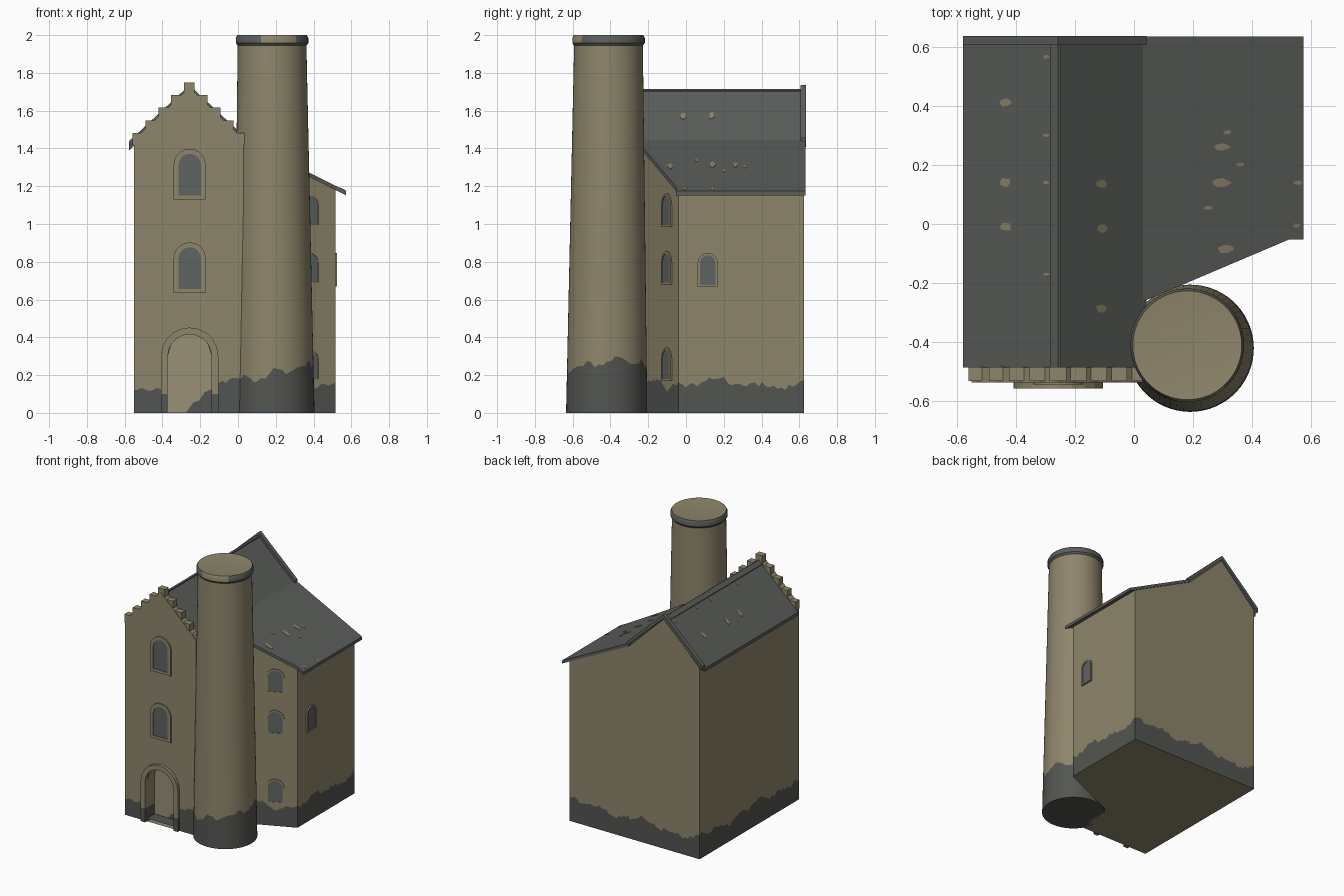
import bpy, bmesh, math, random
from mathutils import Vector

if "Cube" in bpy.data.objects:
    bpy.data.objects.remove(bpy.data.objects["Cube"])

random.seed(4)

def mat(name, rgb):
    m = bpy.data.materials.new(name)
    m.diffuse_color = (*rgb, 1)
    m.use_nodes = True
    m.node_tree.nodes["Principled BSDF"].inputs["Base Color"].default_value = m.diffuse_color
    return m

STONE = mat("tan stone", (0.270, 0.235, 0.146))
SLATE = mat("roof slate", (0.104, 0.112, 0.104))
DAMP = mat("damp base stone", (0.086, 0.091, 0.082))
GLASS = mat("window grey", (0.112, 0.127, 0.121))
PALE = mat("pale door stone", (0.315, 0.277, 0.180))

def make(name, verts, faces, mats, idx=None, fix=True):
    me = bpy.data.meshes.new(name)
    me.from_pydata(verts, [], faces)
    for m in mats:
        me.materials.append(m)
    if idx:
        for p, i in zip(me.polygons, idx):
            p.material_index = i
    bm = bmesh.new()
    bm.from_mesh(me)
    if fix:
        bmesh.ops.recalc_face_normals(bm, faces=bm.faces)
    bmesh.ops.remove_doubles(bm, verts=bm.verts, dist=1e-5)
    bm.to_mesh(me)
    bm.free()
    ob = bpy.data.objects.new(name, me)
    bpy.context.collection.objects.link(ob)
    return ob

def solid(name, lower, upper, m):
    """Closed solid between two matching outlines."""
    n = len(lower)
    faces = [list(range(n)), list(range(n, 2 * n))]
    faces += [[i, (i + 1) % n, n + (i + 1) % n, n + i] for i in range(n)]
    return make(name, list(lower) + list(upper), faces, [m])

def prism(name, prof, y0, y1, m):
    return solid(name, [(x, y0, z) for x, z in prof], [(x, y1, z) for x, z in prof], m)

# Ragged damp line around the foot of the walls
def damp(p, t):
    base = 0.155
    if p.y < -0.5:
        base = 0.115 + 0.08 * max(0, (p.x + 0.2) / 0.2)
    return base + 0.018 * math.sin(11 * t) + 0.014 * math.sin(27 * t + 1) + random.uniform(-0.014, 0.014)

DX, DOOR_HW, SPRING = -0.256, 0.116, 0.30

def door_head(x):
    return SPRING + math.sqrt(max(0, DOOR_HW ** 2 - (x - DX) ** 2))

def walls(name, corners, top, door=False):
    pts = []
    for a, b in zip(corners, corners[1:]):
        a, b = Vector(a), Vector(b)
        n = max(1, round((b - a).length / 0.02))
        pts += [a.lerp(b, i / n) for i in range(n)]
    pts.append(Vector(corners[-1]))
    hs = [damp(p, i * 0.02) for i, p in enumerate(pts)]
    verts, faces, idx = [], [], []
    for i in range(len(pts) - 1):
        p, q = pts[i], pts[i + 1]
        mid = (p + q) / 2
        hole = door and mid.y < -0.5 and abs(mid.x - DX) < DOOR_HW
        z0 = [door_head(v.x) if hole else 0 for v in (p, q)]
        z1 = [hs[i], hs[i + 1]]
        z2 = [top(p.x), top(q.x)]
        rows = [(z0, z2, 0)] if hole else [(z0, z1, 1), (z1, z2, 0)]
        for lo, hi, k in rows:
            b = len(verts)
            verts += [(*p, lo[0]), (*q, lo[1]), (*q, hi[1]), (*p, hi[0])]
            faces.append([b, b + 1, b + 2, b + 3])
            idx.append(k)
    b = len(verts)
    verts += [(*c, 0) for c in corners]
    faces.append(list(range(b, len(verts)))[::-1])
    idx.append(0)
    make(name, verts, faces, [STONE, DAMP], idx, False)

# Main house and angled side wing
L, R, F, B, AX = -0.55, 0.03, -0.534, 0.626, -0.257
jl, jr = DX - DOOR_HW, DX + DOOR_HW
walls("house_walls", [(L, F), (jl, F), (AX, F), (jr, F), (R, F), (R, B), (AX, B), (L, B), (L, F + 1e-4)],
      lambda x: 1.70 - 0.97 * abs(x - AX), door=True)
def lean(x):
    return 1.44 - 0.5 * (x - 0.04)
walls("wing_walls", [(R, -0.25), (0.515, -0.04), (0.515, B), (R, B)], lambda x: lean(x) - 0.01)

# Roofs
def chevron(top, thick):
    up = [(-0.578, 1.412 + top), (AX, 1.710 + top), (0.042, 1.43 + top)]
    return up + [(x, z - thick) for x, z in reversed(up)]
prism("main_roof", chevron(0, 0.024), -0.485, 0.61, SLATE)
prism("rear_verge", chevron(0.025, 0.03), 0.605, 0.636, SLATE)
prism("ridge_cap", [(AX - 0.027, 1.685), (AX - 0.027, 1.69), (AX, 1.714), (AX + 0.01, 1.708), (AX + 0.01, 1.685)],
      -0.485, 0.607, SLATE)
foot = [(0.03, -0.262), (0.525, -0.052), (0.573, -0.052), (0.573, 0.633), (0.03, 0.633)]
solid("wing_roof", [(x, y, lean(x) - 0.022) for x, y in foot], [(x, y, lean(x)) for x, y in foot], SLATE)

# Lichen patches: thin ragged plates on the slopes
def left_slope(x):
    return 1.710 - (AX - x) * 0.298 / 0.321
def right_slope(x):
    return 1.710 - (x - AX) * 0.28 / 0.299
def lichen(x, y, rx, ry, slope):
    ring = []
    for i in range(9):
        a = 2 * math.pi * i / 9
        k = random.uniform(0.75, 1.15)
        ring.append((x + rx * k * math.cos(a), y + ry * k * math.sin(a)))
    solid("lichen_patch", [(u, v, slope(u) - 0.001) for u, v in ring],
          [(u, v, slope(u) + 0.003) for u, v in ring], STONE)
for y in (0.41, 0.14, -0.01):
    lichen(-0.435, y, 0.02, 0.016, left_slope)
for y in (0.565, 0.30, 0.14, -0.17):
    lichen(-0.297, y, 0.011, 0.006, left_slope)
for y in (0.135, -0.015, -0.285):
    lichen(-0.11, y, 0.018, 0.015, right_slope)
for x, y in ((0.295, 0.26), (0.295, 0.14), (0.31, -0.085)):
    lichen(x, y, 0.03, 0.014, lean)
for x, y in ((0.36, 0.2), (0.55, -0.005), (0.555, 0.14), (0.315, 0.31), (0.25, 0.055)):
    lichen(x, y, 0.015, 0.007, lean)

# Front gable parapet with stepped blocks
prism("front_parapet", [(L, 1.40), (R, 1.40), (R, 1.447), (AX, 1.724), (L, 1.447)], -0.5355, -0.485, STONE)
for k in range(-4, 5):
    x, z = AX + 0.0685 * k, 1.75 - 0.067 * abs(k)
    prism("parapet_block", [(x - 0.028, z - 0.065), (x + 0.028, z - 0.065), (x + 0.028, z), (x - 0.028, z)],
          -0.531, -0.484, STONE)

# Arched openings: a frame in a wall plane with a plate behind it
def arch(hw, z0, spring, n=10):
    zm = min(z0 + 0.1, (z0 + spring) / 2)
    pts = [(-hw, z0), (-hw, zm)]
    pts += [(-hw * math.cos(math.pi * i / n), spring + hw * math.sin(math.pi * i / n)) for i in range(n + 1)]
    return pts + [(hw, zm), (hw, z0)]

def opening(name, origin, along, hw, z0, z1, border, proud, is_door=False):
    u = Vector((*along, 0)).normalized()
    nrm = Vector((u.y, -u.x, 0))
    o = Vector((*origin, 0))
    def place(pts, d):
        return [o + u * a + nrm * d + Vector((0, 0, z)) for a, z in pts]
    inner = arch(hw, z0, z1 - hw)
    outer = arch(hw + border, z0 if is_door else z0 - border * 0.8, z1 - hw)
    n = len(inner)
    back = -0.09 if is_door else 0.002
    rings = place(outer, -0.005) + place(outer, proud) + place(inner, proud) + place(inner, back)
    faces, idx = [], []
    for r in range(3):
        for i in range(n if not is_door else n - 1):
            j = (i + 1) % n
            faces.append([r * n + i, r * n + j, (r + 1) * n + j, (r + 1) * n + i])
            idx.append(1 if is_door and i in (0, n - 2) else 0)
    make(name + "_surround", rings, faces, [STONE, DAMP], idx, True)
    plate = place(inner, back if is_door else 0.004)
    make(name + "_panel", plate, [list(range(n))[::-1]], [PALE if is_door else GLASS], None, False)
    if is_door:
        sill = [(-hw, 0.02), (hw, 0.02)]
        a, b = place(sill, 0), place(sill, back)
        make("door_sill", a + b, [[0, 1, 3, 2]], [DAMP], None, False)
        stain = [(-0.02, 0.0), (hw, 0.0), (hw, 0.125), (0.08, 0.11), (0.05, 0.065), (0.02, 0.055)]
        make("door_damp_stain", place(stain, back + 0.003), [list(range(6))], [DAMP], None, False)

opening("door", (DX, F), (1, 0), DOOR_HW, 0.0, 0.416, 0.036, 0.022, True)
for z in (0.655, 1.15):
    opening("front_window", (DX, F), (1, 0), 0.059, z, z + 0.222, 0.026, 0.009)
for z in (0.18, 0.69, 0.995):
    opening("wing_window", (0.377, -0.1), (0.475, 0.21), 0.05, z, z + 0.155, 0.012, 0.007)
opening("side_window", (0.515, 0.115), (0, 1), 0.041, 0.678, 0.835, 0.012, 0.010)

# Round tapered chimney with damp foot and dark worn rim
N = 60
prof = [(0.215, 0), None, (0.182, 1.945), (0.192, 1.958), (0.192, 1.985), (0.184, 2.0), (0.178, 1.999)]
verts, faces, idx = [], [], []
for p in prof:
    for i in range(N):
        a = 2 * math.pi * i / N
        if p:
            r, z = p
        else:
            z = 0.22 + 0.05 * math.cos(a - 0.3) + 0.016 * math.sin(7 * a) + random.uniform(-0.018, 0.018)
            r = 0.215 - 0.033 * z / 1.945
        t = z / 2
        verts.append((0.19 - 0.01 * t + r * math.cos(a), -0.42 + 0.01 * t + r * math.sin(a), z))
for r in range(len(prof) - 1):
    for i in range(N):
        j = (i + 1) % N
        faces.append([r * N + i, r * N + j, (r + 1) * N + j, (r + 1) * N + i])
        worn = r in (3, 4) and 42 <= i <= 51
        idx.append(0 if r in (1, 5) or worn else 1 if r == 0 else 2)
faces += [list(range(N))[::-1], list(range((len(prof) - 1) * N, len(prof) * N))]
idx += [1, 0]
ch = make("chimney", verts, faces, [STONE, DAMP, SLATE], idx)
bpy.context.view_layer.objects.active = ch
ch.select_set(True)
bpy.ops.object.shade_smooth_by_angle(angle=math.radians(35))
